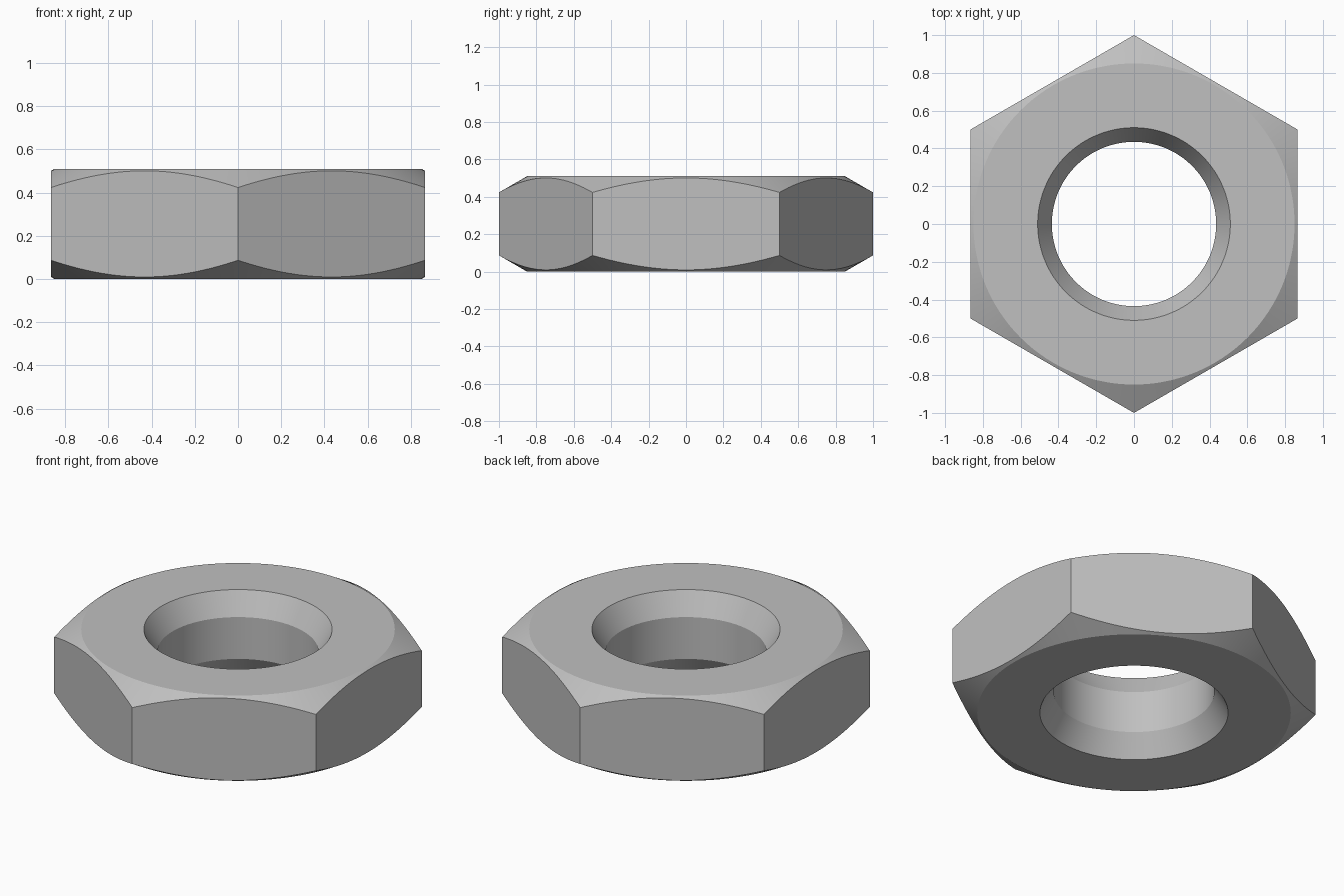
import bpy, bmesh, math

cube = bpy.data.objects.get("Cube")
if cube:
    bpy.data.objects.remove(cube, do_unlink=True)

HEIGHT = 0.51
BORE, MOUTH, FLAT = 0.435, 0.51, 0.85   # radii of bore, countersink rim, flat face
SEGMENTS = 144
SLOPE = math.tan(math.radians(30))
SINK = (MOUTH - BORE) * math.tan(math.radians(60))


def hex_radius(angle):
    """Distance to the hexagon's side, with corners pointing along y."""
    sector = math.radians(60)
    offset = (angle + sector / 2) % sector - sector / 2
    return math.cos(math.radians(30)) / math.cos(offset)


def section(angle):
    """Closed cross-section of the nut at one angle, as (radius, z)."""
    outer = hex_radius(angle)
    drop = (outer - FLAT) * SLOPE
    lower = [(BORE, SINK), (MOUTH, 0), (FLAT, 0), (outer, drop)]
    return lower + [(r, HEIGHT - z) for r, z in reversed(lower)]


# Steel material
steel = bpy.data.materials.new("steel grey")
steel.use_nodes = True
colour = (0.527, 0.527, 0.527, 1)
steel.diffuse_color = colour
steel.node_tree.nodes["Principled BSDF"].inputs["Base Color"].default_value = colour

# Hexagonal nut: sweep the section around the axis
bm = bmesh.new()
rings = []
for i in range(SEGMENTS):
    a = math.tau * i / SEGMENTS
    rings.append([bm.verts.new((r * math.cos(a), r * math.sin(a), z))
                  for r, z in section(a)])
for i, ring in enumerate(rings):
    following = rings[(i + 1) % SEGMENTS]
    for j in range(len(ring)):
        k = (j + 1) % len(ring)
        bm.faces.new((ring[j], following[j], following[k], ring[k]))
bmesh.ops.recalc_face_normals(bm, faces=bm.faces)

mesh = bpy.data.meshes.new("hex_nut")
bm.to_mesh(mesh)
bm.free()
mesh.materials.append(steel)
nut = bpy.data.objects.new("hex_nut", mesh)
bpy.context.collection.objects.link(nut)

# Smooth bore and chamfers, crisp edges
bpy.ops.object.select_all(action='DESELECT')
nut.select_set(True)
bpy.context.view_layer.objects.active = nut
bpy.ops.object.shade_smooth_by_angle(angle=math.radians(20))
